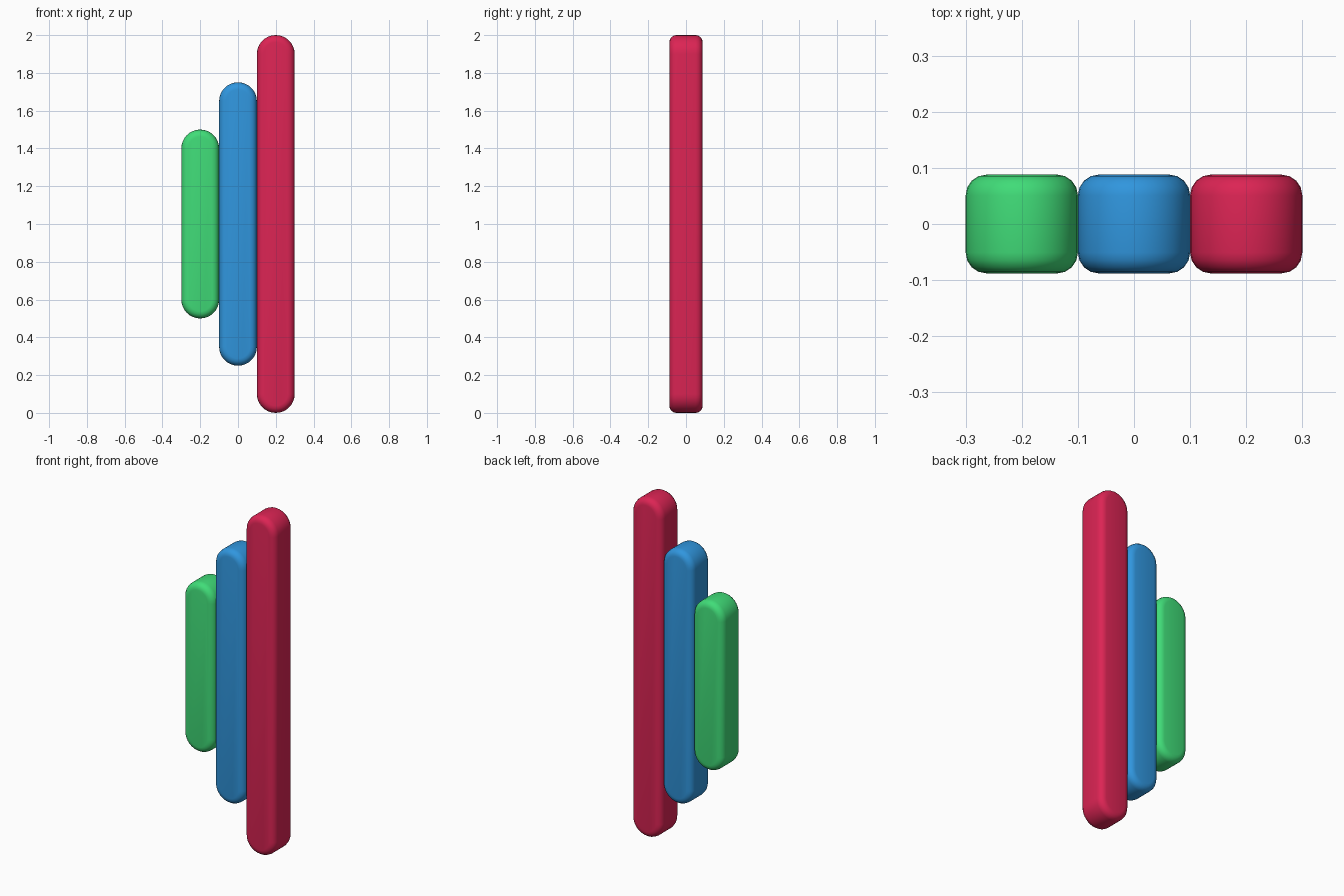
import bpy, bmesh, math

if "Cube" in bpy.data.objects:
    bpy.data.objects.remove(bpy.data.objects["Cube"])

WIDTH_R = 0.1      # radius of the rounded bar ends
HALF_DEPTH = 0.088
ROUND = 0.037      # edge rounding
ARC = 16           # segments per half circle
STEPS = 4          # segments per edge rounding


def material(name, rgb):
    lin = [c / 12.92 if c <= 0.04045 else ((c + 0.055) / 1.055) ** 2.4
           for c in (v / 255 for v in rgb)]
    m = bpy.data.materials.new(name)
    m.diffuse_color = (*lin, 1)
    m.use_nodes = True
    m.node_tree.nodes["Principled BSDF"].inputs["Base Color"].default_value = m.diffuse_color
    return m


def outline(x, height, r):
    # upright capsule outline in x and z, centred on z = 1
    straight = height / 2 - WIDTH_R
    pts = []
    for side, start in ((1, 0), (-1, math.pi)):
        for i in range(ARC + 1):
            a = start + math.pi * i / ARC
            pts.append((x + r * math.cos(a), 1 + side * straight + r * math.sin(a)))
    return pts


def bar(name, x, height, mat):
    bm = bmesh.new()
    # rings from front to back: rounded front edge, then rounded back edge
    sections = []
    for i in range(STEPS + 1):
        a = math.pi / 2 * i / STEPS
        sections.append((WIDTH_R - ROUND * (1 - math.sin(a)),
                         -HALF_DEPTH + ROUND * (1 - math.cos(a))))
    sections += [(r, -y) for r, y in reversed(sections)]
    rings = [[bm.verts.new((px, y, pz)) for px, pz in outline(x, height, r)]
             for r, y in sections]
    for a, b in zip(rings, rings[1:]):
        for i in range(len(a)):
            j = (i + 1) % len(a)
            bm.faces.new((a[i], a[j], b[j], b[i]))
    # front and back faces
    bm.faces.new(rings[0])
    bm.faces.new(rings[-1])
    bmesh.ops.recalc_face_normals(bm, faces=bm.faces)
    for f in bm.faces:
        f.smooth = True
    mesh = bpy.data.meshes.new(name)
    bm.to_mesh(mesh)
    bm.free()
    mesh.materials.append(mat)
    bpy.context.collection.objects.link(bpy.data.objects.new(name, mesh))


# three bars growing from left to right
bar("short_bar", -0.2, 1.0, material("green", (64, 220, 120)))
bar("middle_bar", 0.0, 1.5, material("blue", (48, 150, 222)))
bar("tall_bar", 0.2, 2.0, material("crimson", (220, 36, 84)))
